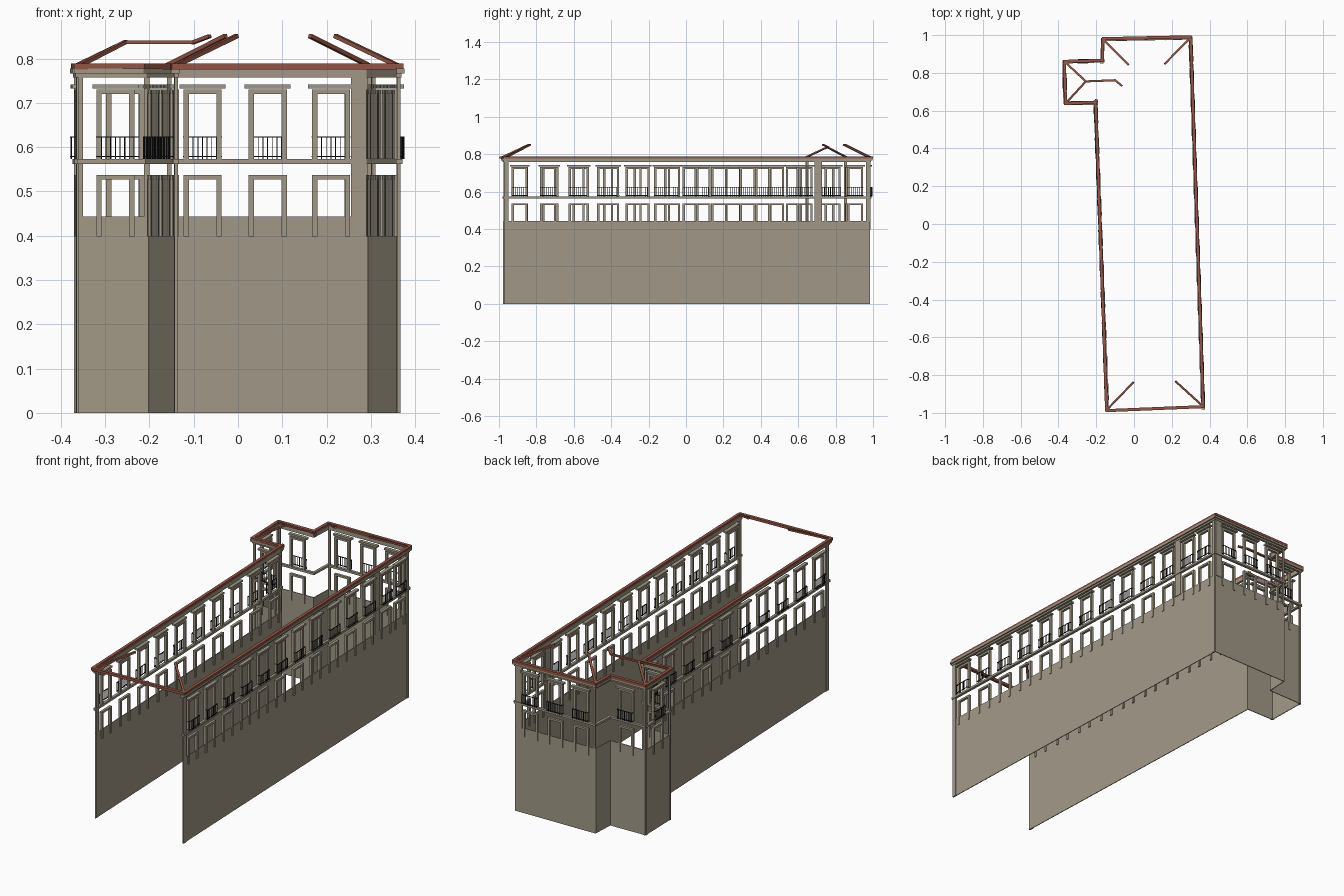
import bpy
import bmesh
from mathutils import Vector, Matrix

cube = bpy.data.objects.get("Cube")
if cube:
    bpy.data.objects.remove(cube, do_unlink=True)


def material(name, rgb):
    m = bpy.data.materials.new(name)
    m.use_nodes = True
    m.diffuse_color = (*rgb, 1)
    m.node_tree.nodes["Principled BSDF"].inputs["Base Color"].default_value = (*rgb, 1)
    return m


stone = material("beige stone", (0.36, 0.32, 0.245))
tile = material("red tile", (0.30, 0.09, 0.06))
iron = material("black iron", (0.015, 0.015, 0.015))


def add_box(bm, centre, axes, size):
    """Box with the given axes and full sizes."""
    rot = Matrix(axes).transposed().to_4x4()
    mat = Matrix.Translation(centre) @ rot @ Matrix.Diagonal((*size, 1))
    bmesh.ops.create_cube(bm, size=1, matrix=mat)


def finish(bm, name, mat):
    mesh = bpy.data.meshes.new(name)
    bm.to_mesh(mesh)
    bm.free()
    mesh.materials.append(mat)
    obj = bpy.data.objects.new(name, mesh)
    bpy.context.collection.objects.link(obj)


class Facade:
    """A straight wall; boxes are placed by distance along, distance out and height."""

    def __init__(self, a, b):
        self.a = Vector((*a, 0))
        self.along = Vector((*b, 0)) - self.a
        self.length = self.along.length
        self.along.normalize()
        self.out = Vector((self.along.y, -self.along.x, 0))

    def box(self, bm, s0, s1, d0, d1, z0, z1):
        c = self.a + self.along * (s0 + s1) / 2 + self.out * (d0 + d1) / 2
        c.z = (z0 + z1) / 2
        add_box(bm, c, (self.along, -self.out, Vector((0, 0, 1))),
                (s1 - s0, d1 - d0, z1 - z0))


HALF, JAMB = 0.043, 0.012


def surround(f, bm, s, z0, z1):
    for side in (-1, 1):
        mid = s + side * (HALF - JAMB / 2)
        f.box(bm, mid - JAMB / 2, mid + JAMB / 2, -0.007, 0.006, z0, z1)
    f.box(bm, s - HALF, s + HALF, -0.007, 0.006, z1 - 0.01, z1)


def railing(f, bm, s):
    w, d = 0.042, 0.014
    for z in (0.579, 0.623):
        f.box(bm, s - w, s + w, d - 0.0015, d + 0.0015, z - 0.0015, z + 0.0015)
        for side in (-w, w):
            f.box(bm, s + side - 0.0015, s + side + 0.0015, 0, d, z - 0.0015, z + 0.0015)
    bars = 9
    for i in range(bars):
        x = s - w + 2 * w * i / (bars - 1)
        f.box(bm, x - 0.001, x + 0.001, d - 0.001, d + 0.001, 0.573, 0.623)


# Wall plan: corners, running round the building, front end left open
corners = [(0.362, -0.972), (0.295, 0.982), (-0.16, 0.974), (-0.165, 0.86),
           (-0.365, 0.855), (-0.36, 0.645), (-0.2, 0.645), (-0.138, -0.978)]
names = ["right_long", "rear", "rear_return", "wing_rear", "wing_side",
         "wing_front", "left_long"]
facades = {n: Facade(corners[i], corners[i + 1]) for i, n in enumerate(names)}

# Window centres, as distance along each wall
windows = {
    "right_long": [0.082 + 0.1525 * i for i in range(11)] + [1.757, 1.877],
    "rear": [0.085, 0.228, 0.375],
    "rear_return": [],
    "wing_rear": [0.09],
    "wing_side": [0.105],
    "wing_front": [0.083],
    "left_long": [0.068 + 0.163 * i for i in range(10)],
}

# Pilasters: start, end, bottom
pilasters = {
    "right_long": [(0, 0.024, 0), (1.66, 1.70, 0.44), (1.935, 1.954, 0)],
    "rear": [(0, 0.04, 0.44), (0.445, 0.455, 0.44)],
    "wing_rear": [(0.19, 0.2, 0)],
    "wing_side": [(0, 0.01, 0), (0.2, 0.21, 0)],
    "wing_front": [(0, 0.01, 0), (0.148, 0.16, 0.44)],
    "left_long": [(1.597, 1.621, 0)],
}

for name, f in facades.items():
    # Plain lower wall
    bm = bmesh.new()
    f.box(bm, 0, f.length, -0.002, 0.002, 0, 0.443)
    finish(bm, name + "_wall", stone)

    # String course, stepped cornice and pilasters
    bm = bmesh.new()
    f.box(bm, -0.004, f.length + 0.004, -0.005, 0.009, 0.562, 0.573)
    f.box(bm, -0.004, f.length + 0.004, -0.005, 0.007, 0.757, 0.768)
    f.box(bm, -0.01, f.length + 0.01, -0.005, 0.014, 0.766, 0.778)
    for s0, s1, z0 in pilasters.get(name, []):
        f.box(bm, s0, s1, -0.003, 0.005, z0, 0.766)
    finish(bm, name + "_mouldings", stone)

    if not windows[name]:
        continue

    # Window surrounds and hood mouldings
    bm = bmesh.new()
    rails = bmesh.new()
    for s in windows[name]:
        surround(f, bm, s, 0.398, 0.537)
        surround(f, bm, s, 0.573, 0.73)
        f.box(bm, s - 0.052, s + 0.052, -0.004, 0.014, 0.733, 0.742)
        railing(f, rails, s)
    finish(bm, name + "_window_surrounds", stone)
    finish(rails, name + "_balcony_railings", iron)


def beam(bm, p, q, w, h):
    p, q = Vector(p), Vector(q)
    d = (q - p).normalized()
    side = Vector((0, 0, 1)).cross(d).normalized()
    add_box(bm, (p + q) / 2, (d, side, d.cross(side)), ((q - p).length + w * 0.6, w, h))


# Eaves tiles all round, bridging the open front
EAVE = 0.782
eaves = [(-0.2, 0.655), (-0.203, 0.643), (-0.145, -0.988), (0.366, -0.967),
         (0.3, 0.991), (-0.165, 0.981), (-0.167, 0.866), (-0.369, 0.861),
         (-0.362, 0.638), (-0.2, 0.645)]
bm = bmesh.new()
for a, b in zip(eaves, eaves[1:]):
    beam(bm, (*a, EAVE), (*b, EAVE), 0.016, 0.013)
finish(bm, "eaves_tiles", tile)

# Hip tiles rising from the corners
bm = bmesh.new()
for a, b in [((-0.145, -0.985), (-0.005, -0.84)), ((0.365, -0.965), (0.222, -0.835)),
             ((0.3, 0.988), (0.165, 0.85)), ((-0.165, 0.98), (-0.03, 0.845))]:
    beam(bm, (*a, EAVE), (*b, 0.85), 0.011, 0.009)
finish(bm, "main_hip_tiles", tile)

# Wing hips, ridge and valley
peak, ridge_end = (-0.255, 0.755, 0.837), (-0.1, 0.761, 0.837)
bm = bmesh.new()
for a, b in [((-0.369, 0.861, EAVE), peak), ((-0.362, 0.638, EAVE), peak),
             (peak, ridge_end), (ridge_end, (-0.066, 0.733, 0.85))]:
    beam(bm, a, b, 0.011, 0.008)
finish(bm, "wing_ridge_tiles", tile)
